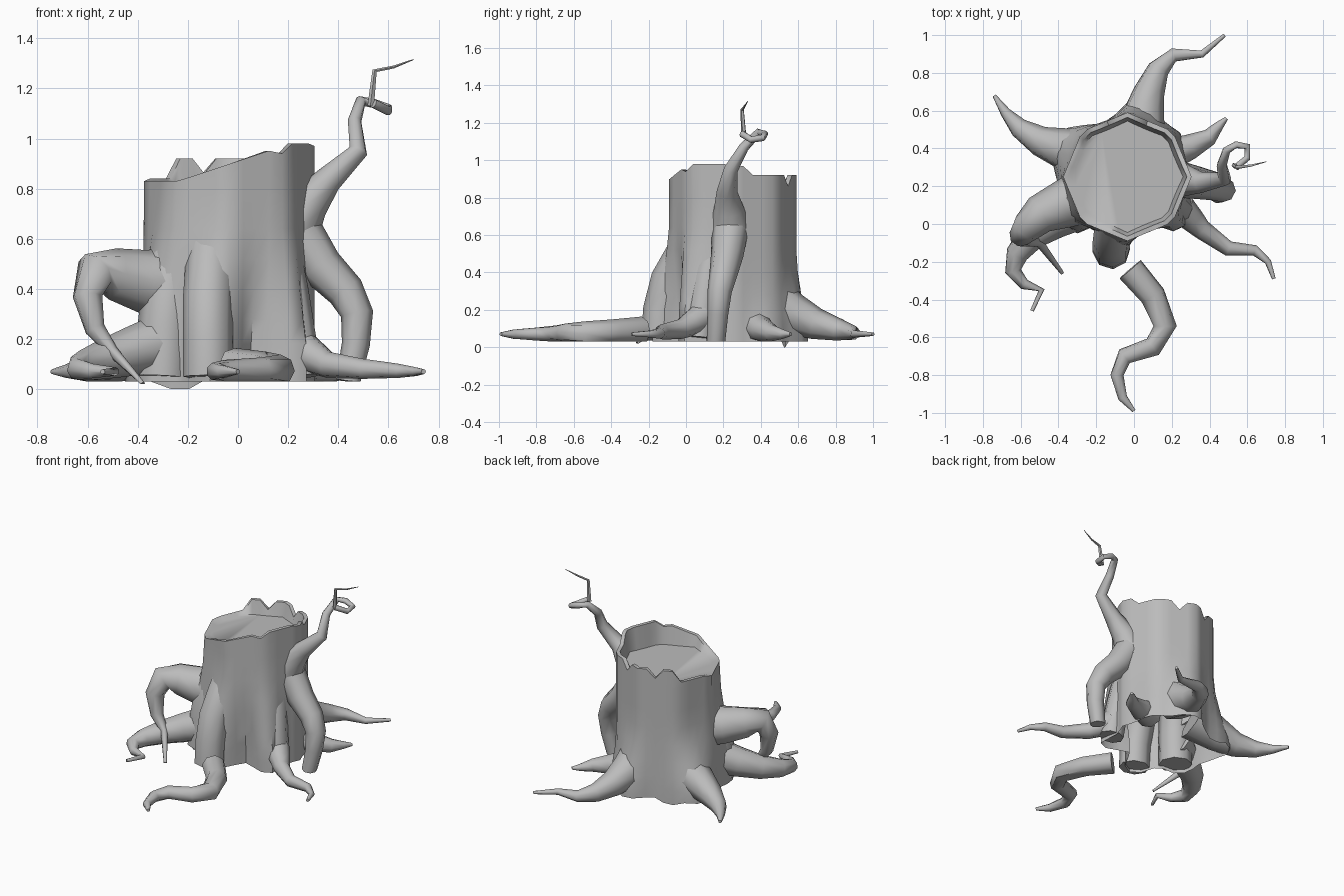
import bpy, bmesh, math
from mathutils import Vector

cube = bpy.data.objects.get("Cube")
if cube:
    bpy.data.objects.remove(cube)

bark = bpy.data.materials.new("grey_bark")
bark.use_nodes = True
GREY = (.5, .5, .5, 1)
bark.diffuse_color = GREY
bark.node_tree.nodes["Principled BSDF"].inputs["Base Color"].default_value = GREY

CENTRE = Vector((-.035, .25, 0))
SEGMENTS = 36
FLOOR = .03


def finish(name, bm):
    """Turn the mesh into a named, bark-coloured object with sharp edges kept."""
    bmesh.ops.recalc_face_normals(bm, faces=bm.faces)
    mesh = bpy.data.meshes.new(name)
    bm.to_mesh(mesh)
    bm.free()
    mesh.materials.append(bark)
    obj = bpy.data.objects.new(name, mesh)
    bpy.context.collection.objects.link(obj)
    bpy.ops.object.select_all(action='DESELECT')
    obj.select_set(True)
    bpy.context.view_layer.objects.active = obj
    bpy.ops.object.shade_smooth_by_angle(angle=math.radians(60))


def bridge(bm, lower, upper):
    count = len(lower)
    for i in range(count):
        j = (i + 1) % count
        bm.faces.new((lower[i], lower[j], upper[j], upper[i]))


def limb(name, thick, thin, power, path, sides=8):
    """Tube along a path, its radius tapering from thick to thin."""
    bm = bmesh.new()
    points = [Vector(p) for p in path]
    last = len(points) - 1
    rings, side = [], None
    for i, centre in enumerate(points):
        along = (points[min(i + 1, last)] - points[max(i - 1, 0)]).normalized()
        side = side or along.orthogonal()
        side = (side - along * side.dot(along)).normalized()
        up = along.cross(side)
        radius = thin + (thick - thin) * (1 - i / last) ** power
        ring = []
        for k in range(sides):
            turn = math.tau * k / sides
            spot = centre + (side * math.cos(turn) + up * math.sin(turn)) * radius
            spot.z = max(spot.z, min(FLOOR, centre.z))
            ring.append(bm.verts.new(spot))
        if rings:
            bridge(bm, rings[-1], ring)
        rings.append(ring)
    bm.faces.new(rings[0])
    bm.faces.new(rings[-1])
    finish(name, bm)


def ground_root(name, thick, rise, power, path):
    """Limb that slopes down from the trunk and then runs along the ground."""
    last = len(path) - 1
    sloped = [(x, y, .07 + rise * (1 - i / last) ** 3) for i, (x, y) in enumerate(path)]
    limb(name, thick, .01, power, sloped)


# Trunk section: an octagon with flares and hollows (direction, reach, height, spread)
FLARES = [(77, .12, .45, 18), (155, .18, .45, 20), (35, .05, .3, 15),
          (318, .1, .65, 14), (210, .13, .7, 20), (257, .16, .65, 14),
          (290, -.09, .55, 13), (233, -.05, .5, 9)]


def trunk_point(deg, z, inset=0, level=None):
    """Point on the trunk at a direction; level moves it up or down unshaped."""
    radius = .34 * math.cos(math.pi / 8) / math.cos(math.radians(deg % 45 - 22.5)) - inset
    for direction, reach, height, spread in FLARES:
        off = (deg - direction + 180) % 360 - 180
        fall = min(max(0, 1 - z / height), .75)
        radius += reach * fall * math.exp(-(off / spread) ** 2)
    turn = math.radians(deg)
    height = z if level is None else level
    return CENTRE + Vector((radius * math.cos(turn), radius * math.sin(turn), height))


def rim_height(deg):
    """Broken rim: low on the right, climbing across the front, toothed at the back."""
    if deg in (70, 110):
        return .86
    if deg == 310:
        return .94
    if deg < 20:
        return .97
    if deg < 140:
        return .92
    if deg < 180:
        return .84
    slope = .83 + (trunk_point(deg, 1).x + .24) / 3
    return min(max(slope, .83), .98)


bm = bmesh.new()
degrees = [360 * k / SEGMENTS for k in range(SEGMENTS)]
rings = []
for z in (FLOOR, .1, .18, .28, .4, .52, .64, .8):
    rings.append([bm.verts.new(trunk_point(d, z)) for d in degrees])
# Rim, its thickness, and the inner wall down to the cut face
for inset in (0, .025):
    rings.append([bm.verts.new(trunk_point(d, 1, inset, rim_height(d))) for d in degrees])
rings.append([bm.verts.new(trunk_point(d, 1, .045, .825)) for d in degrees])
for lower, upper in zip(rings, rings[1:]):
    bridge(bm, lower, upper)
bm.faces.new(rings[-1])
# Ragged tip under the back of the trunk
for vert, deg in zip(rings[0], degrees):
    if 115 < deg < 135:
        vert.co.z = 0
finish("trunk", bm)

# Roots that spread over the ground
ground_root("back_root", .14, .18, 1.4,
            [(.03, .44), (.05, .58), (.08, .7), (.13, .82), (.21, .895), (.36, .9), (.48, 1)])
ground_root("back_right_root", .14, .15, 1.2,
            [(-.2, .36), (-.38, .4), (-.5, .44), (-.61, .51), (-.68, .59), (-.74, .68)])
ground_root("back_left_root", .09, .05, 1.2,
            [(.17, .36), (.3, .41), (.4, .46), (.45, .52), (.49, .56)])
ground_root("front_left_root", .08, .09, 1.2,
            [(.25, .08), (.31, .02), (.36, -.03), (.5, -.13), (.64, -.14), (.71, -.2), (.74, -.29)])
ground_root("low_right_root", .12, .13, 1.4,
            [(-.26, .1), (-.42, .02), (-.54, -.06), (-.62, -.16), (-.64, -.25),
             (-.58, -.32), (-.49, -.35), (-.54, -.46)])
ground_root("front_root", .075, .02, .7,
            [(-.02, -.24), (.1, -.38), (.165, -.54), (.1, -.65), (-.05, -.7),
             (-.09, -.8), (-.06, -.92), (0, -.99)])

# Upright legs that prop the trunk
limb("front_leg", .1, .1, 1,
     [(-.1, .09, .64), (-.11, -.01, .5), (-.12, -.09, .36), (-.12, -.13, .2), (-.12, -.14, .05)])
limb("right_leg", .11, .11, 1,
     [(-.22, .18, .62), (-.27, .1, .45), (-.29, .07, .25), (-.3, .06, .05)])
limb("front_left_leg", .08, .08, 1,
     [(.15, .18, .64), (.2, .12, .4), (.24, .08, .15), (.25, .07, .05)])
limb("left_leg", .1, .05, 1.3,
     [(.22, .24, .66), (.33, .22, .49), (.43, .2, .39), (.475, .18, .3), (.47, .17, .18), (.44, .16, FLOOR)])
limb("right_arched_root", .15, .01, 1.2,
     [(-.24, .16, .42), (-.38, .1, .43), (-.5, .05, .46), (-.57, -.02, .47), (-.6, -.06, .37),
      (-.57, -.08, .24), (-.5, -.1, .15), (-.38, -.26, .02)])

# Dead branch with a curled end and a thin twig
limb("branch", .12, .018, 4,
     [(.2, .24, .6), (.28, .23, .74), (.36, .22, .835), (.48, .24, .95), (.465, .31, 1.07),
      (.49, .39, 1.15), (.54, .42, 1.14), (.6, .41, 1.12), (.6, .35, 1.11), (.54, .3, 1.14)])
limb("twig", .014, .002, 1,
     [(.53, .31, 1.13), (.545, .3, 1.27), (.62, .31, 1.285), (.7, .33, 1.315)], sides=5)
